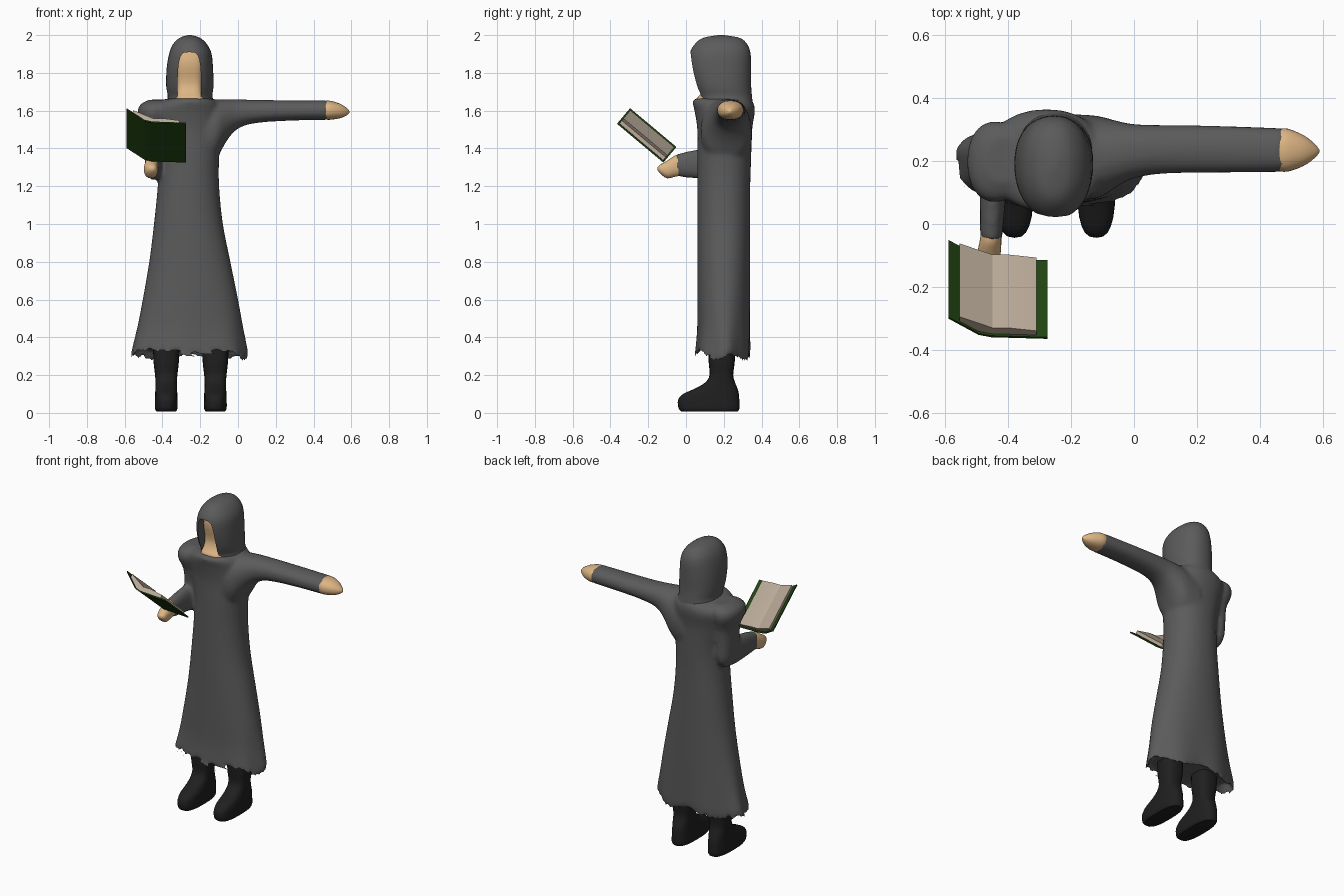
import bpy, bmesh
from math import sin, cos, pi, atan2, copysign
from mathutils import Vector

cube = bpy.data.objects.get("Cube")
if cube:
    bpy.data.objects.remove(cube, do_unlink=True)


def material(name, r, g, b):
    m = bpy.data.materials.new(name)
    m.use_nodes = True
    m.diffuse_color = (r, g, b, 1)
    m.node_tree.nodes["Principled BSDF"].inputs["Base Color"].default_value = (r, g, b, 1)
    return m


CLOTH = material("grey_cloth", 0.105, 0.105, 0.105)
SKIN = material("skin", 0.72, 0.46, 0.23)
LEATHER = material("black_leather", 0.014, 0.014, 0.014)
COVER = material("green_cover", 0.015, 0.06, 0.006)
PAPER = material("paper", 0.5, 0.41, 0.32)


def finish(name, bm, mat, angle=0.8):
    bmesh.ops.recalc_face_normals(bm, faces=bm.faces)
    me = bpy.data.meshes.new(name)
    bm.to_mesh(me)
    bm.free()
    ob = bpy.data.objects.new(name, me)
    bpy.context.collection.objects.link(ob)
    me.materials.append(mat)
    select(ob)
    bpy.ops.object.shade_smooth_by_angle(angle=angle)
    return ob


def select(*obs):
    bpy.ops.object.select_all(action='DESELECT')
    for o in obs:
        o.select_set(True)
    bpy.context.view_layer.objects.active = obs[0]


def refine(rows, steps):
    """Smooth spline through the rows of a loft."""
    out = []
    for i in range(len(rows) - 1):
        a, b = rows[max(i - 1, 0)], rows[i]
        c, d = rows[i + 1], rows[min(i + 2, len(rows) - 1)]
        for k in range(steps):
            t = k / steps
            out.append([q + t / 2 * (r - p + t * (2*p - 5*q + 4*r - s + t * (3*q - p - 3*r + s)))
                        for p, q, r, s in zip(a, b, c, d)])
    return out + [rows[-1]]


def loft(name, axis, rows, mat, power=2.2, sides=32, steps=3, shape=None):
    """Rows are (position on axis, min, max, min, max) of the other two axes."""
    bm = bmesh.new()
    rings = []
    for p, a0, a1, b0, b1 in refine(rows, steps):
        ring = []
        for k in range(sides):
            t = 2 * pi * k / sides
            u, v = (copysign(abs(f) ** (2 / power), f) for f in (cos(t), sin(t)))
            co = [(a0 + a1) / 2 + u * (a1 - a0) / 2, (b0 + b1) / 2 + v * (b1 - b0) / 2]
            co.insert("xyz".index(axis), p)
            ring.append(bm.verts.new(co))
        rings.append(ring)
    for r, s in zip(rings, rings[1:]):
        for k in range(sides):
            n = (k + 1) % sides
            bm.faces.new((r[k], r[n], s[n], s[k]))
    bottom = bm.faces.new(rings[0])
    bm.faces.new(rings[-1])
    if shape:
        shape(bm, bottom)
    return finish(name, bm, mat)


# Robe with a rippled, hollow hem
def ripple(bm, bottom):
    for v in bm.verts:
        w = max(0, (0.75 - v.co.z) / 0.48) ** 2
        a = atan2((v.co.y - 0.2) * 2, v.co.x + 0.265)
        s = 1 + w * 0.035 * sin(7 * a + 1)
        v.co.x = -0.265 + (v.co.x + 0.265) * s
        v.co.y = 0.19 + (v.co.y - 0.19) * s
        v.co.z += w * 0.014 * sin(5 * a)
    bmesh.ops.recalc_face_normals(bm, faces=bm.faces)
    bmesh.ops.inset_region(bm, faces=[bottom], thickness=0.03, depth=-0.06)


robe = loft("robe", "z", [
    (0.28, -0.575, 0.045, 0.035, 0.335), (0.33, -0.565, 0.045, 0.05, 0.34),
    (0.45, -0.535, 0.025, 0.06, 0.34), (0.6, -0.505, 0, 0.06, 0.34),
    (0.8, -0.47, -0.04, 0.06, 0.34), (1.0, -0.445, -0.08, 0.06, 0.34),
    (1.2, -0.425, -0.1, 0.06, 0.34), (1.35, -0.42, -0.1, 0.06, 0.345),
    (1.5, -0.45, -0.09, 0.06, 0.35), (1.6, -0.47, -0.09, 0.045, 0.365),
    (1.645, -0.42, -0.11, 0.035, 0.355), (1.665, -0.37, -0.14, 0.045, 0.34)],
    CLOTH, sides=64, shape=ripple)

# Sleeves
left_sleeve = loft("left_sleeve", "x", [
    (-0.22, 0.08, 0.35, 1.28, 1.655), (-0.12, 0.08, 0.345, 1.34, 1.66),
    (-0.06, 0.115, 0.33, 1.44, 1.66), (0, 0.145, 0.318, 1.505, 1.66),
    (0.1, 0.16, 0.315, 1.535, 1.657), (0.3, 0.163, 0.312, 1.548, 1.655),
    (0.48, 0.165, 0.305, 1.55, 1.655)], CLOTH)
right_sleeve = loft("right_sleeve", "z", [
    (1.24, -0.465, -0.42, 0.14, 0.25), (1.3, -0.49, -0.38, 0.1, 0.285),
    (1.4, -0.495, -0.38, 0.11, 0.29), (1.5, -0.5, -0.37, 0.1, 0.3),
    (1.58, -0.53, -0.36, 0.07, 0.325), (1.63, -0.52, -0.35, 0.08, 0.32),
    (1.658, -0.47, -0.36, 0.13, 0.28)], CLOTH)
right_forearm = loft("right_forearm", "y", [
    (0.25, -0.475, -0.41, 1.27, 1.36), (0.18, -0.49, -0.4, 1.235, 1.4),
    (0.06, -0.49, -0.41, 1.24, 1.395), (-0.05, -0.49, -0.42, 1.252, 1.37)], CLOTH)

# Blend the sleeves into the robe
select(robe, left_sleeve, right_sleeve, right_forearm)
bpy.ops.object.join()
remesh = robe.modifiers.new("blend", 'REMESH')
remesh.mode = 'VOXEL'
remesh.voxel_size = 0.012
remesh.use_smooth_shade = True
soften = robe.modifiers.new("soften", 'SMOOTH')
soften.factor = 0.5
soften.iterations = 6
for m in ("blend", "soften"):
    bpy.ops.object.modifier_apply(modifier=m)
bpy.ops.object.shade_smooth_by_angle(angle=0.9)

# Hood with an arched opening
hood = loft("hood", "z", [
    (1.62, -0.39, -0.11, 0.07, 0.355), (1.67, -0.372, -0.135, 0.068, 0.35),
    (1.73, -0.38, -0.13, 0.045, 0.345), (1.82, -0.378, -0.132, 0.022, 0.345),
    (1.9, -0.365, -0.14, 0.02, 0.342), (1.95, -0.345, -0.163, 0.045, 0.325),
    (1.985, -0.31, -0.2, 0.09, 0.285), (2.0, -0.265, -0.245, 0.17, 0.2)],
    CLOTH, sides=48, steps=4)
cutter = loft("hood_cutter", "y", [
    (-0.1, -0.32, -0.195, 1.4, 1.91), (0.15, -0.32, -0.195, 1.4, 1.91)],
    CLOTH, power=4, steps=1)
cut = hood.modifiers.new("opening", 'BOOLEAN')
cut.operation = 'DIFFERENCE'
cut.solver = 'EXACT'
cut.object = cutter
select(hood)
bpy.ops.object.modifier_apply(modifier="opening")
bpy.data.objects.remove(cutter, do_unlink=True)
bpy.ops.object.shade_smooth_by_angle(angle=0.6)

# Face and neck, set back in the hood
loft("face", "z", [
    (1.655, -0.335, -0.175, 0.06, 0.2), (1.672, -0.33, -0.18, 0.062, 0.2),
    (1.7, -0.325, -0.19, 0.085, 0.2), (1.75, -0.325, -0.19, 0.1, 0.2),
    (1.85, -0.33, -0.185, 0.085, 0.2), (1.92, -0.325, -0.19, 0.1, 0.2)],
    SKIN, power=3)

# Hands
loft("left_hand", "x", [
    (0.46, 0.168, 0.302, 1.553, 1.652), (0.49, 0.167, 0.303, 1.552, 1.652),
    (0.54, 0.185, 0.282, 1.56, 1.637), (0.575, 0.21, 0.255, 1.575, 1.615),
    (0.59, 0.228, 0.236, 1.59, 1.598)], SKIN)
loft("right_hand", "y", [
    (-0.03, -0.487, -0.423, 1.256, 1.366), (-0.06, -0.492, -0.422, 1.25, 1.362),
    (-0.1, -0.498, -0.425, 1.242, 1.335), (-0.135, -0.485, -0.43, 1.265, 1.315),
    (-0.15, -0.465, -0.445, 1.285, 1.3)], SKIN)

# Boots
for side, cx in (("right", -0.38), ("left", -0.12)):
    rows = [(0.008, 0.052, -0.025, 0.275), (0.025, 0.06, -0.04, 0.283), (0.07, 0.06, -0.042, 0.282),
            (0.1, 0.059, -0.015, 0.28), (0.13, 0.057, 0.05, 0.272), (0.16, 0.057, 0.1, 0.26),
            (0.2, 0.059, 0.125, 0.25), (0.27, 0.067, 0.12, 0.258), (0.36, 0.07, 0.12, 0.26)]
    loft(side + "_boot", "z", [(z, cx - w, cx + w, y0, y1) for z, w, y0, y1 in rows],
         LEATHER, power=2.7, sides=24)


# Open book, tilted towards the reader
def book_part(name, profile, start, length, mat):
    along = Vector((0, -0.245, 0.205)).normalized()
    up = Vector((0, 0.205, 0.245)).normalized()
    origin = Vector((0, -0.12, 1.325))
    bm = bmesh.new()
    ends = []
    for d in (start, start + length):
        ends.append([bm.verts.new(origin + Vector((x, 0, 0)) + up * h + along * d) for x, h in profile])
    n = len(profile)
    for k in range(n):
        bm.faces.new((ends[0][k], ends[0][(k + 1) % n], ends[1][(k + 1) % n], ends[1][k]))
    for e in ends:
        bm.faces.new(e)
    return finish(name, bm, mat, 0.3)


spine = [(-0.59, 0.1), (-0.495, 0.02), (-0.455, 0.008), (-0.275, 0)]
book_part("book_cover", spine + [(x, h + 0.008) for x, h in reversed(spine)], 0, 0.32, COVER)
book_part("book_pages", [(-0.555, 0.078), (-0.495, 0.027), (-0.455, 0.015), (-0.31, 0.009),
                         (-0.31, 0.03), (-0.4, 0.045), (-0.45, 0.045), (-0.555, 0.1)],
          0.008, 0.304, PAPER)
